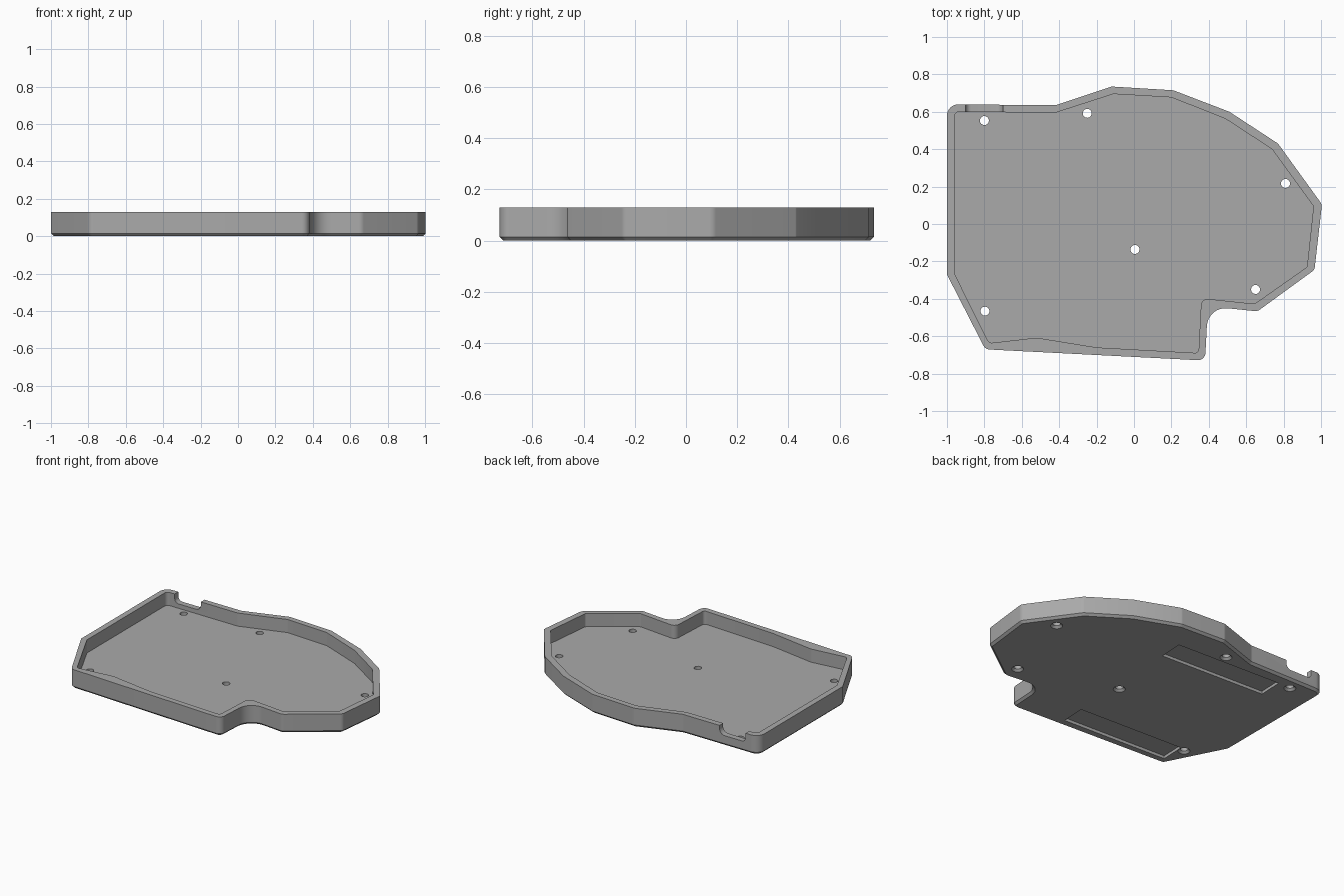
import bpy, bmesh, math
from mathutils import Vector, Matrix

old = bpy.data.objects.get("Cube")
if old:
    bpy.data.objects.remove(old, do_unlink=True)

grey = bpy.data.materials.new("mid grey plastic")
grey.use_nodes = True
colour = (0.4, 0.4, 0.4, 1)
grey.diffuse_color = colour
grey.node_tree.nodes["Principled BSDF"].inputs["Base Color"].default_value = colour

HEIGHT, FLOOR = 0.13, 0.04


def rounded(corners, steps=8):
    """Turn (x, y, radius) corners into an outline with filleted corners."""
    out = []
    for i, (x, y, r) in enumerate(corners):
        p = Vector((x, y))
        if r == 0:
            out.append(p)
            continue
        a = (Vector(corners[i - 1][:2]) - p).normalized()
        b = (Vector(corners[(i + 1) % len(corners)][:2]) - p).normalized()
        half = a.angle(b) / 2
        centre = p + (a + b).normalized() * r / math.sin(half)
        start = p + a * r / math.tan(half) - centre
        end = p + b * r / math.tan(half) - centre
        turn = math.atan2(start.x * end.y - start.y * end.x, start.dot(end))
        for k in range(steps + 1):
            out.append(centre + Matrix.Rotation(turn * k / steps, 2) @ start)
    return out


def prism(name, outline, z0, z1, chamfer=0):
    """Extrude an outline upward, optionally chamfering its bottom rim."""
    bm = bmesh.new()
    base = bm.faces.new([bm.verts.new((p.x, p.y, z0)) for p in outline])
    top = bmesh.ops.extrude_face_region(bm, geom=[base])["geom"]
    moved = [v for v in top if isinstance(v, bmesh.types.BMVert)]
    bmesh.ops.translate(bm, verts=moved, vec=(0, 0, z1 - z0))
    bmesh.ops.recalc_face_normals(bm, faces=bm.faces)
    if chamfer:
        rim = [e for e in bm.edges if all(v.co.z < z0 + 0.001 for v in e.verts)]
        bmesh.ops.bevel(bm, geom=rim, offset=chamfer, segments=1, affect='EDGES')
    mesh = bpy.data.meshes.new(name)
    bm.to_mesh(mesh)
    bm.free()
    obj = bpy.data.objects.new(name, mesh)
    bpy.context.collection.objects.link(obj)
    return obj


def cut(target, cutter):
    """Subtract the cutter and remove it."""
    bpy.context.view_layer.objects.active = target
    mod = target.modifiers.new("cut", 'BOOLEAN')
    mod.operation, mod.solver, mod.object = 'DIFFERENCE', 'EXACT', cutter
    bpy.ops.object.modifier_apply(modifier=mod.name)
    bpy.data.objects.remove(cutter, do_unlink=True)


# Tray body
outer = [(-1, 0.64, 0.06), (-0.42, 0.635, 0.05), (-0.12, 0.735, 0.04), (0.21, 0.715, 0.04),
         (0.51, 0.6, 0), (0.77, 0.43, 0.02), (1.005, 0.105, 0.04), (0.965, -0.245, 0.03),
         (0.66, -0.467, 0.04), (0.395, -0.44, 0.1), (0.38, -0.73, 0.04),
         (-0.795, -0.67, 0.04), (-1, -0.27, 0.02)]
tray = prism("keyboard_tray", rounded(outer), 0, HEIGHT, 0.015)
tray.data.materials.append(grey)

# Inner cavity
inner = [(-0.96, 0.6, 0.025), (-0.42, 0.595, 0.04), (-0.11, 0.695, 0.02), (0.2, 0.677, 0.02),
         (0.49, 0.562, 0), (0.738, 0.4, 0), (0.96, 0.095, 0.02), (0.925, -0.23, 0.015),
         (0.645, -0.427, 0.02), (0.36, -0.397, 0.035), (0.345, -0.69, 0.02),
         (-0.2, -0.66, 0), (-0.52, -0.608, 0.05), (-0.775, -0.637, 0.025), (-0.96, -0.265, 0)]
cut(tray, prism("cavity_cutter", rounded(inner), FLOOR, 0.3))

# Cable notch in the back wall
notch = prism("notch_cutter", rounded([(-0.9, 0.07, 0.03), (-0.7, 0.07, 0.04),
                                       (-0.7, 0.2, 0), (-0.9, 0.2, 0)]), 0, 0.1)
notch.data.transform(Matrix.Translation((0, 0.68, 0)) @ Matrix.Rotation(math.pi / 2, 4, 'X'))
cut(tray, notch)

# Shallow pad recesses underneath
for x, y in [(-0.32, 0.455), (-0.37, -0.55)]:
    corners = [Vector((sx * 0.39, sy * 0.085)) for sx, sy in ((-1, -1), (1, -1), (1, 1), (-1, 1))]
    turn = Matrix.Rotation(math.radians(-2.5), 2)
    cut(tray, prism("recess_cutter", [turn @ c + Vector((x, y)) for c in corners], -0.1, 0.02))

# Countersunk screw holes
for x, y in [(-0.8, 0.553), (-0.25, 0.592), (0.81, 0.217), (0.65, -0.35), (0.005, -0.136), (-0.797, -0.466)]:
    for r1, r2, z0, z1 in [(0.024, 0.024, -0.1, 0.1), (0.053, 0.023, -0.015, 0.015)]:
        bpy.ops.mesh.primitive_cone_add(vertices=24, radius1=r1, radius2=r2, depth=z1 - z0,
                                        location=(x, y, (z0 + z1) / 2))
        cut(tray, bpy.context.object)

bpy.ops.object.select_all(action='DESELECT')
tray.select_set(True)
bpy.context.view_layer.objects.active = tray
bpy.ops.object.shade_smooth_by_angle(angle=math.radians(25))
